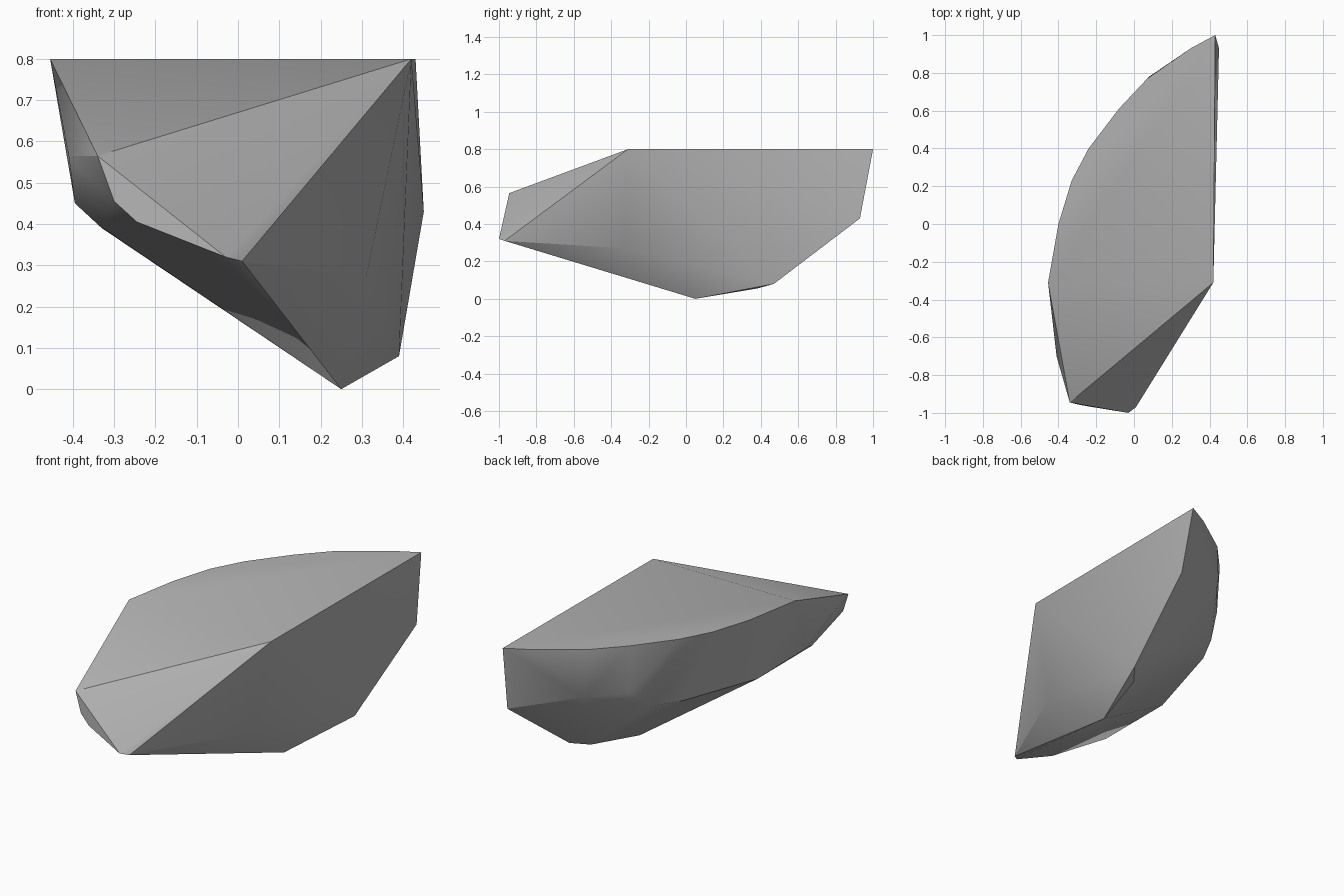
import bpy
import bmesh
import math

# Remove the default cube only
default_cube = bpy.data.objects.get("Cube")
if default_cube:
    bpy.data.objects.remove(default_cube, do_unlink=True)


def make_material(name, color):
    """One flat colour for viewport and render."""
    material = bpy.data.materials.new(name)
    material.use_nodes = True
    material.diffuse_color = color
    shader = material.node_tree.nodes["Principled BSDF"]
    shader.inputs["Base Color"].default_value = color
    shader.inputs["Roughness"].default_value = .9
    return material


def make_hull(name, corners, material):
    """Wrap a convex, chiselled solid around its corner points."""
    mesh = bpy.data.meshes.new(name)
    bm = bmesh.new()
    for corner in corners:
        bm.verts.new(corner)
    hull = bmesh.ops.convex_hull(bm, input=bm.verts)
    loose = {v for v in hull["geom_interior"] + hull["geom_unused"]
             if isinstance(v, bmesh.types.BMVert)}
    bmesh.ops.delete(bm, geom=list(loose), context="VERTS")
    # Merge coplanar triangles into clean flat facets
    bmesh.ops.dissolve_limit(bm, angle_limit=math.radians(1),
                             verts=bm.verts, edges=bm.edges)
    bmesh.ops.recalc_face_normals(bm, faces=bm.faces)
    bm.to_mesh(mesh)
    bm.free()
    mesh.materials.append(material)
    rock = bpy.data.objects.new(name, mesh)
    bpy.context.collection.objects.link(rock)
    return rock


# Flat top: straight broken side and curved outer side
top_height = .8
top_outline = [(.43, 1), (.3, .93), (.07, .77), (-.08, .61), (-.24, .4),
               (-.33, .23), (-.4, 0), (-.455, -.31), (.42, -.31)]
top_rim = [(x, y, top_height) for x, y in top_outline]

# Belly of the curved side
outer_belly = [(.45, .93, .43), (.08, .78, .535), (-.07, .6, .53),
               (-.13, .48, .43), (-.21, .32, .42), (-.33, -.16, .39),
               (-.395, -.5, .45), (-.41, -.7, .565), (-.335, -.63, .395)]

# Slanted front facet
front_edge = [(-.34, -.945, .565), (-.3, -.955, .455),
              (-.245, -.965, .405), (-.03, -1, .32), (.01, -.97, .31)]

# Underside ridge of the broken side
keel = [(.31, -.33, .27), (.25, .05, 0), (.32, .38, .055), (.39, .47, .08)]

stone = make_material("grey stone", (.45, .45, .45, 1))
rock = make_hull("rock_shard", top_rim + outer_belly + front_edge + keel, stone)

# Soft shading across the worn side, crisp at the breaks
bpy.ops.object.select_all(action="DESELECT")
rock.select_set(True)
bpy.context.view_layer.objects.active = rock
bpy.ops.object.shade_smooth_by_angle(angle=math.radians(30))
